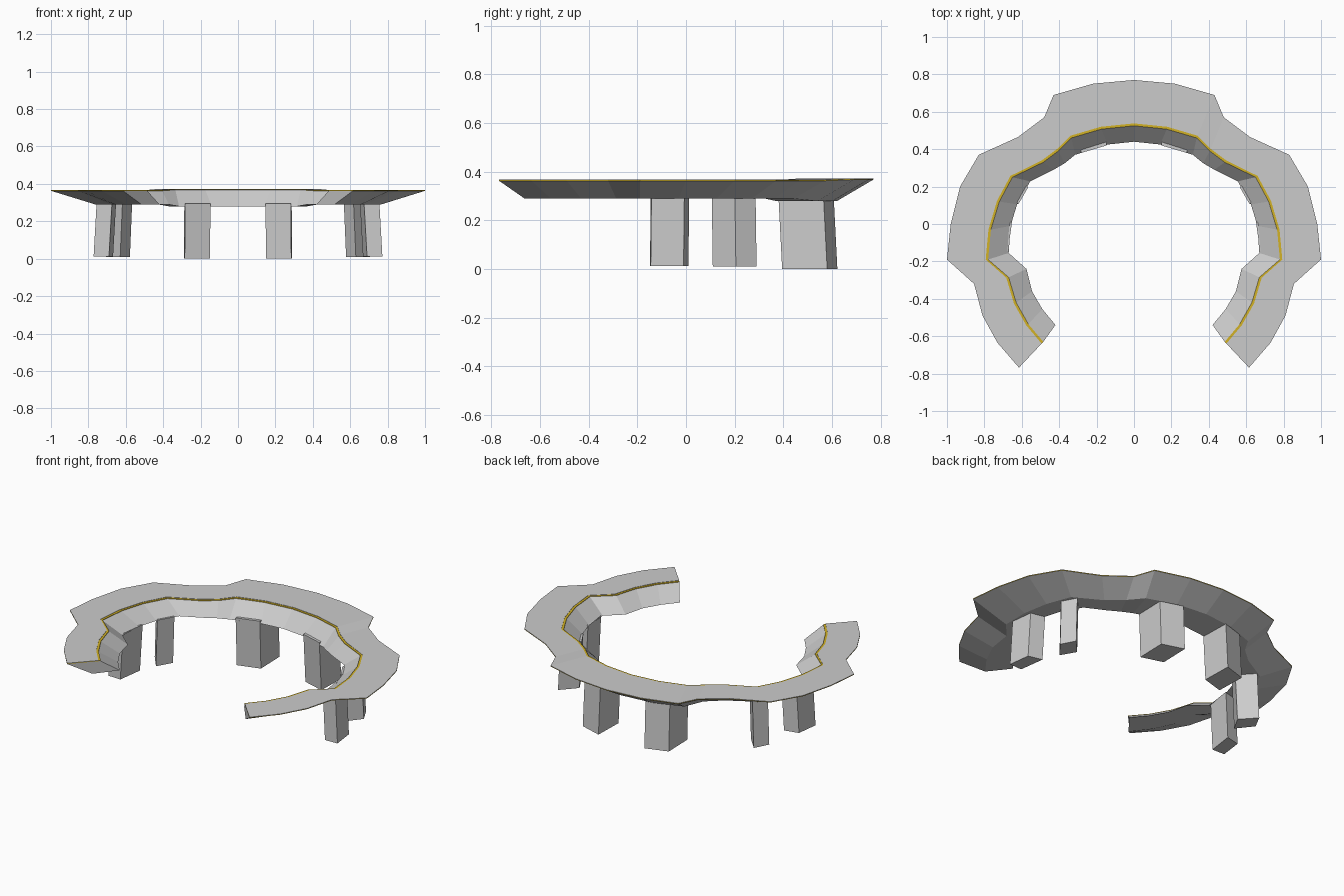
import bpy, bmesh
from mathutils import Vector

if "Cube" in bpy.data.objects:
    bpy.data.objects.remove(bpy.data.objects["Cube"])

# Right-half plan outlines of the ring, from back centre to front tip
OUTER = [(0, .77), (.22, .75), (.43, .69), (.48, .57), (.62, .465), (.83, .37), (.93, .2),
         (.98, 0), (1, -.19), (.855, -.32), (.81, -.49), (.73, -.635), (.615, -.768)]
INNER = [(0, .525), (.175, .507), (.335, .46), (.405, .39), (.485, .33), (.65, .25), (.72, .12),
         (.765, -.03), (.78, -.19), (.67, -.285), (.63, -.42), (.565, -.535), (.485, -.63)]
LOWER = [(0, .44), (.14, .425), (.315, .37), (.37, .325), (.43, .29), (.555, .228), (.625, .105),
         (.66, -.01), (.67, -.155), (.575, -.24), (.545, -.36), (.49, -.455), (.42, -.54)]
# How far the underside's outer edge is drawn in towards the inner edge
DRAW_IN = [.61, .61, .65, .7, .75, .82, .92, 1, 1.08, .95, .85, .8, .76]

GOLD = bpy.data.materials.new("gold")
GOLD.diffuse_color = (.65, .45, .02, 1)
GOLD.use_nodes = True
GOLD.node_tree.nodes["Principled BSDF"].inputs["Base Color"].default_value = GOLD.diffuse_color


def finish(name, bm, mat=None):
    bmesh.ops.recalc_face_normals(bm, faces=bm.faces)
    mesh = bpy.data.meshes.new(name)
    bm.to_mesh(mesh)
    bm.free()
    if mat:
        mesh.materials.append(mat)
    obj = bpy.data.objects.new(name, mesh)
    bpy.context.collection.objects.link(obj)


def loft(name, sections, mat=None):
    """Skin four-sided sections, mirrored across x, into a closed open-ended ring."""
    mirrored = [[Vector((-p.x, p.y, p.z)) for p in s] for s in reversed(sections[1:])]
    bm = bmesh.new()
    rows = [[bm.verts.new(p) for p in s] for s in mirrored + sections]
    for a, b in zip(rows, rows[1:]):
        for i in range(4):
            j = (i + 1) % 4
            bm.faces.new((a[i], a[j], b[j], b[i]))
    bm.faces.new(rows[0])
    bm.faces.new(rows[-1])
    finish(name, bm, mat)


body, trim, deck = [], [], []
for i, (o, n, l, t) in enumerate(zip(OUTER, INNER, LOWER, DRAW_IN)):
    o, n, l = Vector(o), Vector(n), Vector(l)
    top = .373 if i < 3 else .368
    low = .28 if i < 3 else .29
    edge = n + (o - n).normalized() * .013
    under = o.lerp(n, t)

    def slab(inside, z0, z1):
        return [o.to_3d() + Vector((0, 0, z1)), inside.to_3d() + Vector((0, 0, z1)),
                inside.to_3d() + Vector((0, 0, z0)), o.to_3d() + Vector((0, 0, z0))]

    body.append([Vector((*o, top - .005)), Vector((*n, top - .005)),
                 Vector((*l, low)), Vector((*under, low))])
    trim.append(slab(n, top - .005, top - .002))
    deck.append(slab(edge, top - .002, top))

loft("ring_body", body)
loft("gold_trim", trim, GOLD)
loft("ring_deck", deck)

# Legs: foot corners, height of foot, outward splay from top to foot
LEGS = {
    "back_leg": ([(.15, .435), (.285, .395), (.29, .58), (.155, .622)], 0, (.003, .015)),
    "middle_leg": ([(.63, .11), (.705, .205), (.66, .29), (.578, .2)], .01, (.012, .004)),
    "front_leg": ([(.69, -.148), (.772, -.145), (.755, -.01), (.668, .01)], .012, (.016, -.003)),
}
for name, (foot, z, splay) in LEGS.items():
    for side, s in (("right", 1), ("left", -1)):
        bm = bmesh.new()
        a = [bm.verts.new((s * x, y, z)) for x, y in foot]
        b = [bm.verts.new((s * (x - splay[0]), y - splay[1], .295)) for x, y in foot]
        bm.faces.new(a)
        bm.faces.new(b)
        for i in range(4):
            j = (i + 1) % 4
            bm.faces.new((a[i], a[j], b[j], b[i]))
        finish(side + "_" + name, bm)
